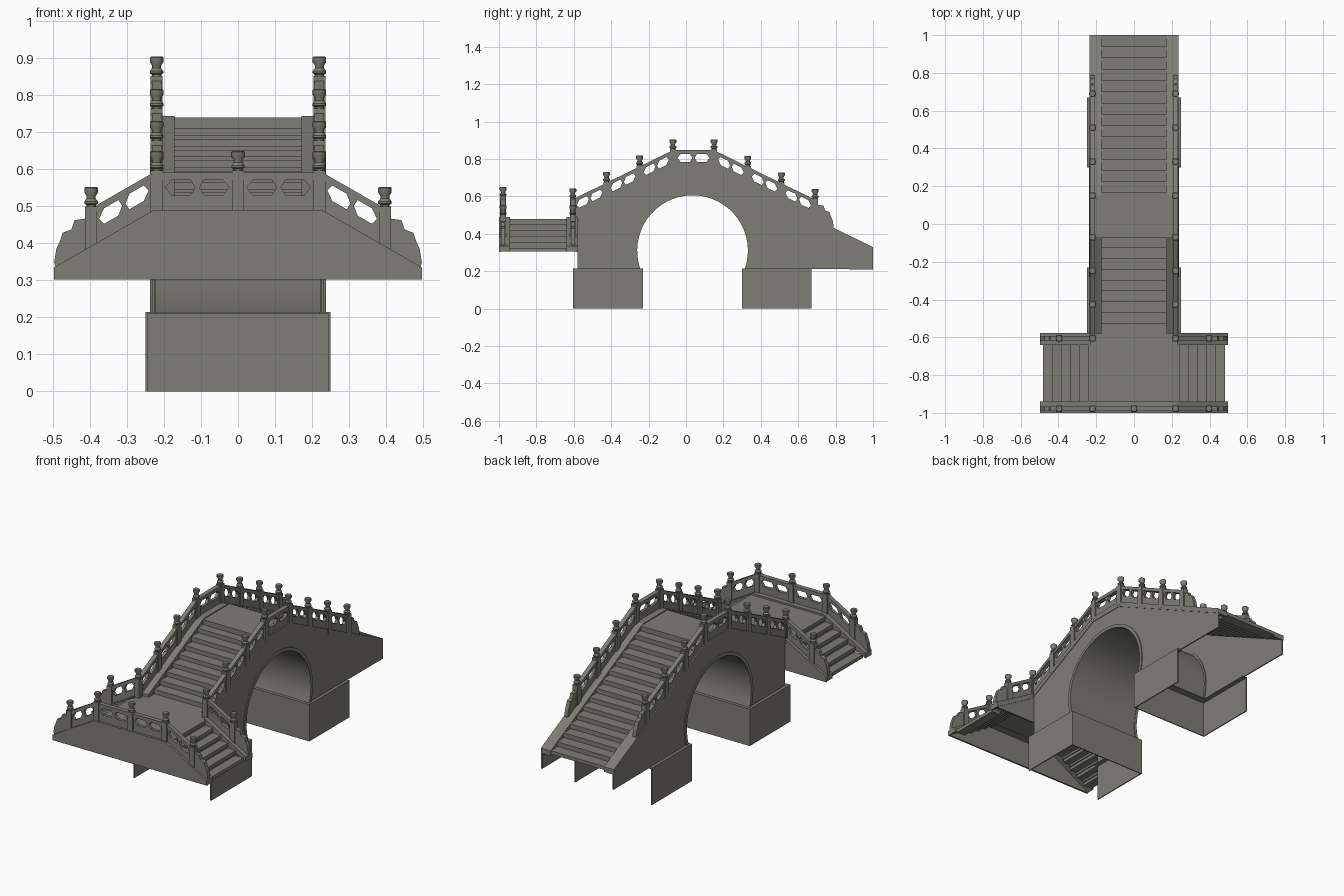
import bpy, bmesh, math

if "Cube" in bpy.data.objects:
    bpy.data.objects.remove(bpy.data.objects["Cube"])

stone = bpy.data.materials.new("grey stone")
stone.diffuse_color = (0.21, 0.205, 0.18, 1)
stone.use_nodes = True
stone.node_tree.nodes["Principled BSDF"].inputs["Base Color"].default_value = stone.diffuse_color


def finish(name, bm, smooth=False):
    bmesh.ops.recalc_face_normals(bm, faces=bm.faces)
    me = bpy.data.meshes.new(name)
    bm.to_mesh(me)
    bm.free()
    me.materials.append(stone)
    ob = bpy.data.objects.new(name, me)
    bpy.context.collection.objects.link(ob)
    if smooth:
        bpy.ops.object.select_all(action='DESELECT')
        ob.select_set(True)
        bpy.context.view_layer.objects.active = ob
        bpy.ops.object.shade_smooth_by_angle(angle=math.radians(35))
    return ob


def prism(bm, pts, axis, a, b):
    """Extrude a (u, z) outline running along axis, from a to b on the other axis."""
    def co(u, w, z):
        return (w, u, z) if axis == 'y' else (u, w, z)
    A = [bm.verts.new(co(u, a, z)) for u, z in pts]
    B = [bm.verts.new(co(u, b, z)) for u, z in pts]
    bm.faces.new(A)
    bm.faces.new(B[::-1])
    n = len(pts)
    for i in range(n):
        j = (i + 1) % n
        bm.faces.new((A[i], A[j], B[j], B[i]))


def box(bm, x0, x1, y0, y1, z0, z1):
    prism(bm, [(x0, z0), (x1, z0), (x1, z1), (x0, z1)], 'x', y0, y1)


# Coping height along the bridge (y) and along the landing (x)
def main_top(y):
    return 0.745 - 0.49 * max(0, -0.07 - y, y - 0.15)


def land_top(x):
    return 0.49 - 0.575 * max(0, abs(x) - 0.228)


def strip(bm, us, top, lo, hi, axis, a, b):
    """Band following the coping line, between two heights above it."""
    pts = [(u, top(u) + lo) for u in us] + [(u, top(u) + hi) for u in reversed(us)]
    prism(bm, pts, axis, a, b)


# Arch measurements
CY, CZ, R, SPRING = 0.035, 0.31, 0.30, 0.213


def arc(r, n=32):
    a0 = -math.asin((CZ - SPRING) / r)
    return [(CY + r * math.cos(a0 + (math.pi - 2 * a0) * i / n),
             CZ + r * math.sin(a0 + (math.pi - 2 * a0) * i / n)) for i in range(n + 1)]


# Side walls with arch notch
bm = bmesh.new()
outline = [(1, 0.21), (1, 0.325), (0.15, main_top(0.15) - .005), (-0.07, main_top(-0.07) - .005),
           (-0.58, main_top(-0.58) - .005), (-0.58, SPRING)]
outline += arc(R + 0.004)[::-1]
for s in (-1, 1):
    prism(bm, outline, 'y', s * 0.226, s * 0.233)
finish("bridge_side_walls", bm)

# Arch barrel and raised arch rings
bm = bmesh.new()
prism(bm, arc(0.299) + arc(0.303)[::-1], 'y', -0.23, 0.23)
finish("arch_barrel", bm, True)
bm = bmesh.new()
for s in (-1, 1):
    prism(bm, arc(0.296) + arc(0.315)[::-1], 'y', s * 0.222, s * 0.238)
finish("arch_rings", bm, True)

# Hollow pier bases, open underneath and on the outer end
bm = bmesh.new()
for outer, inner, d in ((-0.605, -0.23, -1), (0.67, 0.30, 1)):
    lo, hi = min(outer, inner), max(outer, inner)
    for s in (-1, 1):
        xs = sorted((s * 0.244, s * 0.25))
        box(bm, *xs, lo, hi, 0, 0.215)
        xs = sorted((s * 0.22, s * 0.25))
        box(bm, *xs, lo, hi, 0.209, 0.215)
    box(bm, -0.25, 0.25, *sorted((inner, inner + d * 0.006)), 0, 0.215)
    box(bm, -0.25, 0.25, *sorted((inner, inner + d * 0.045)), 0.209, 0.215)
finish("pier_bases", bm)

# Bridge copings
bm = bmesh.new()
for s in (-1, 1):
    strip(bm, [-0.58, -0.07, 0.15, 1], main_top, -0.03, 0, 'y', s * 0.172, s * 0.236)
finish("bridge_copings", bm)

# Crown deck and main stairs
bm = bmesh.new()
box(bm, -0.175, 0.175, -0.075, 0.17, 0.71, 0.74)
finish("crown_deck", bm)
bm = bmesh.new()
for start, d, n, run, rise in ((-0.07, -1, 9, 0.0572, 0.029), (0.165, 1, 14, 0.0596, 0.0293)):
    for i in range(n):
        y0, z = start + d * run * i, 0.74 - rise * (i + 1)
        box(bm, -0.172, 0.172, *sorted((y0 - d * 0.006, y0 + d * run)), z - 0.02, z)
        box(bm, -0.172, 0.172, *sorted((y0 - d * 0.012, y0 - d * 0.005)), z - 0.002, z + rise)
finish("bridge_stairs", bm)

# Landing deck, walls, copings and side stairs
bm = bmesh.new()
box(bm, -0.24, 0.24, -0.96, -0.575, 0.462, 0.48)
finish("landing_deck", bm)

bm = bmesh.new()
edge = [(0.497, 0.303), (0.497, 0.33), (0.228, 0.485)]
prism(bm, edge + [(-u, z) for u, z in reversed(edge)], 'x', -0.996, -0.986)
for s in (-1, 1):
    prism(bm, [(s * u, z) for u, z in edge + [(0.228, 0.303)]], 'x', -0.59, -0.582)
finish("landing_walls", bm)

bm = bmesh.new()
strip(bm, [-0.497, -0.228, 0.228, 0.497], land_top, -0.03, 0, 'x', -1.0, -0.94)
for s in (-1, 1):
    strip(bm, [s * 0.228, s * 0.497], land_top, -0.03, 0, 'x', -0.64, -0.578)
finish("landing_copings", bm)

bm = bmesh.new()
for s in (-1, 1):
    for i in range(5):
        x0, z = 0.24 + 0.0485 * i, 0.48 - 0.031 * (i + 1)
        box(bm, *sorted((s * (x0 - 0.006), s * (x0 + 0.0485))), -0.942, -0.638, z - 0.02, z)
        box(bm, *sorted((s * (x0 - 0.012), s * (x0 - 0.005))), -0.942, -0.638, z - 0.002, z + 0.031)
finish("landing_stairs", bm)


# Balustrades: strips above and below two hexagonal openings per bay
def bay(bm, u0, u1, top, axis, c):
    d = 1 if u1 > u0 else -1
    u0, u1 = u0 + d * 0.014, u1 - d * 0.014
    L = u1 - u0
    us = [u0, u1]
    strip(bm, us, top, -0.004, 0.04, axis, c - 0.009, c + 0.009)
    strip(bm, us, top, 0.082, 0.102, axis, c - 0.013, c + 0.013)
    p = 0.1                                    # point length as a share of the bay
    left = [(0, .04), (.04 + p, .04), (.05, .061), (.04 + p, .082), (0, .082)]
    mid = [(.5 - p, .04), (.5 + p, .04), (.53, .061), (.5 + p, .082), (.5 - p, .082), (.47, .061)]
    right = [(1 - u, h) for u, h in left]
    for poly in (left, mid, right):
        pts = [(u0 + L * t, top(u0 + L * t) + h) for t, h in poly]
        prism(bm, pts, axis, c - 0.009, c + 0.009)


# Scrolled end stones beyond the last post
SCROLL = [(.01, .075), (.045, .07), (.053, .045), (.077, .036), (.085, .012), (.094, -.008), (.1, -.045)]


def scroll(bm, u, d, top, axis, c):
    pts = [(u + d * a, top(u) + h) for a, h in SCROLL]
    pts += [(u + d * 0.095, top(u + d * 0.095) - .004), (u + d * 0.01, top(u) - 0.01)]
    prism(bm, pts, axis, c - 0.011, c + 0.011)


main_posts = [-0.605, -0.425, -0.248, -0.07, 0.15, 0.33, 0.51, 0.69]
posts = []
bm, ends = bmesh.new(), bmesh.new()
for s in (-1, 1):
    for a, b in zip(main_posts, main_posts[1:]):
        bay(bm, a, b, main_top, 'y', s * 0.22)
    scroll(ends, 0.69, 1, main_top, 'y', s * 0.22)
    posts += [(s * 0.22, y, main_top(y)) for y in main_posts]
finish("bridge_balustrades", bm)

bm = bmesh.new()
for s in (-1, 1):
    bay(bm, 0, s * 0.22, land_top, 'x', -0.978)
    for y in (-0.978, -0.605):
        bay(bm, s * 0.22, s * 0.397, land_top, 'x', y)
        scroll(ends, s * 0.397, s, land_top, 'x', y)
        posts.append((s * 0.397, y, land_top(0.397)))
    posts.append((s * 0.22, -0.978, 0.49))
posts.append((0, -0.978, 0.49))
finish("landing_balustrades", bm)
finish("scroll_end_stones", ends)

# Square posts with turned caps
bm, caps = bmesh.new(), bmesh.new()
CAP = [(.013, 0), (.013, .004), (.018, .008), (.018, .014), (.012, .022), (.012, .028), (.0185, .038), (.0185, .050), (.015, .053)]
N = 12
for x, y, z in posts:
    box(bm, x - 0.0165, x + 0.0165, y - 0.0165, y + 0.0165, z - 0.02, z + 0.107)
    rings = [[caps.verts.new((x + r * math.cos(2 * math.pi * k / N), y + r * math.sin(2 * math.pi * k / N),
                              z + 0.107 + h)) for k in range(N)] for r, h in CAP]
    for p, q in zip(rings, rings[1:]):
        for k in range(N):
            caps.faces.new((p[k], p[(k + 1) % N], q[(k + 1) % N], q[k]))
    caps.faces.new(rings[-1])
finish("balustrade_posts", bm)
finish("post_caps", caps, True)
